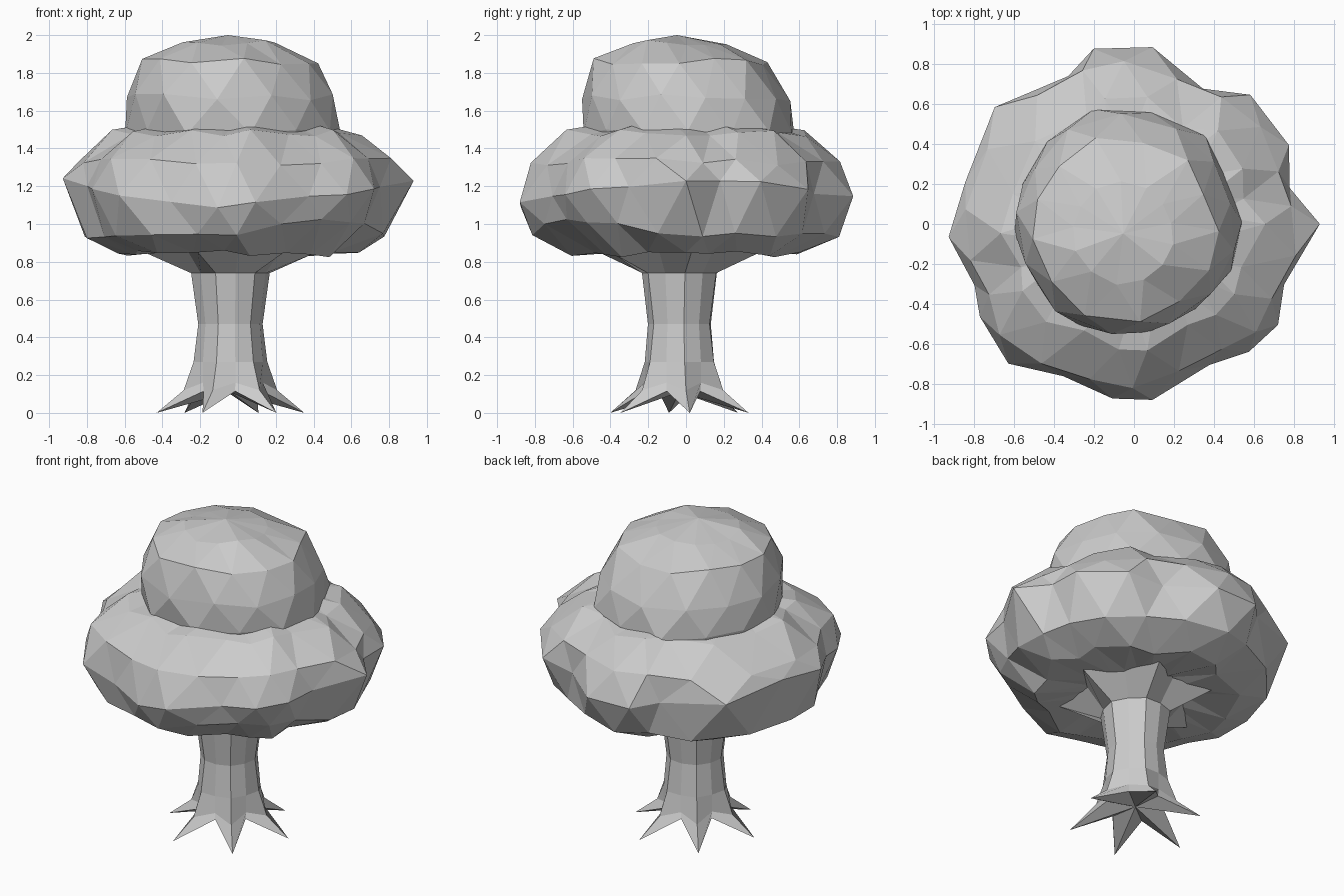
import bpy, bmesh, random
from math import cos, sin, radians

if "Cube" in bpy.data.objects:
    bpy.data.objects.remove(bpy.data.objects["Cube"])

random.seed(7)


def make_object(name, bm):
    bmesh.ops.recalc_face_normals(bm, faces=bm.faces[:])
    mesh = bpy.data.meshes.new(name)
    bm.to_mesh(mesh)
    bm.free()
    ob = bpy.data.objects.new(name, mesh)
    bpy.context.collection.objects.link(ob)
    return ob


def cap(bm, ring, co):
    hub = bm.verts.new(co)
    for i, v in enumerate(ring):
        bm.faces.new((v, ring[(i + 1) % len(ring)], hub))


def foliage(name, outline, rows, centre, lift=lambda k, a: 0, lean=(0, 0), jitter=0.02):
    """Triangulated lump: outline = (angle, radius), rows = (scale, z).
    Odd rows sit on the outline angles, even rows halfway between."""
    bm = bmesh.new()
    n = len(outline)
    loops = []
    for k, (scale, z) in enumerate(rows):
        ring = []
        cx, cy = (c + d * (z - 1.48) for c, d in zip(centre, lean))
        for i in range(n):
            a, r = outline[i]
            if k % 2 == 0:
                b, s = outline[(i + 1) % n]
                a, r = (a + b + (360 if b < a else 0)) / 2, (r + s) / 2
            a = radians(a)
            r *= scale
            if scale != 1:
                r *= 1 + random.uniform(-jitter, jitter)
            h = z + random.uniform(-jitter, jitter) + lift(k, a)
            ring.append(bm.verts.new((cx + r * cos(a), cy + r * sin(a), h)))
        loops.append(ring)
    for k in range(len(loops) - 1):
        lo, hi = loops[k], loops[k + 1]
        for i in range(n):
            j = (i + 1) % n
            if k % 2:        # upper row is shifted half a step forward
                bm.faces.new((lo[i], lo[j], hi[i]))
                bm.faces.new((lo[j], hi[j], hi[i]))
            else:            # lower row is shifted half a step forward
                bm.faces.new((lo[i], hi[j], hi[i]))
                bm.faces.new((lo[i], lo[j], hi[j]))
    cap(bm, loops[0], (*centre, rows[0][1]))
    cap(bm, loops[-1], (cx, cy, rows[-1][1] + 0.04))
    return make_object(name, bm)


# Trunk: 12-sided rings, even points follow the six roots, odd points the valleys
# each ring: (even radius, even z, odd radius, odd z)
RINGS = [(0.395, 0.0, 0.18, 0.115), (0.25, 0.12, 0.185, 0.16),
         (0.197, 0.27, 0.185, 0.27), (0.172, 0.47, 0.168, 0.47),
         (0.21, 0.74, 0.20, 0.74), (0.46, 0.85, 0.30, 0.875)]
bm = bmesh.new()
loops = []
for re, ze, ro, zo in RINGS:
    ring = []
    for i in range(12):
        r, z = (ro, zo) if i % 2 else (re, ze)
        a = radians(8 + 30 * i)
        ring.append(bm.verts.new((-0.04 + r * cos(a), -0.035 + r * sin(a), z)))
    loops.append(ring)
for lo, hi in zip(loops, loops[1:]):
    for i in range(12):
        j = (i + 1) % 12
        bm.faces.new((lo[i], lo[j], hi[j], hi[i]))
cap(bm, loops[0], (-0.04, -0.035, 0.11))
make_object("trunk", bm)

# Lower canopy: lobed shelf of leaves
SHELF = [(0, .93), (13, .80), (27, .87), (48, .87), (63, .76), (84, .89),
         (103, .90), (114, .81), (140, .91), (166, .87), (184, .93), (201, .855),
         (211, .90), (228, .94), (245, .84), (263, .88), (276, .885), (298, .80),
         (312, .86), (325, .88), (338, .81)]


def shelf_lift(k, a):
    if k == 2:      # underside is cut higher at the front right
        return .08 * max(0, cos(a - radians(312))) ** 4
    if k == 3:      # widest line sits higher at the sides
        return .11 * cos(a) ** 2 + .03 * sin(a)
    return 0


canopy = foliage("canopy", SHELF,
                 [(.30, .875), (.68, .84), (.915, .935), (1, 1.13), (.93, 1.33),
                  (.71, 1.48), (.45, 1.54)], (0, 0), shelf_lift)

# Crown: rounded, slightly boxy dome that leans a little
CROWN = [(0, .57), (25, .54), (48, .58), (78, .56), (107, .59), (135, .57), (160, .56),
         (185, .57), (215, .55), (245, .57), (280, .56), (308, .55), (335, .57)]
crown = foliage("crown", CROWN,
                [(.9, 1.3), (1, 1.48), (.975, 1.67), (.82, 1.86), (.45, 1.96)],
                (-.03, .01), lean=(-.05, -.12))

# Merge the crown into the shelf
bpy.context.view_layer.objects.active = canopy
mod = canopy.modifiers.new("merge", 'BOOLEAN')
mod.operation, mod.solver, mod.object = 'UNION', 'EXACT', crown
bpy.ops.object.modifier_apply(modifier=mod.name)
bpy.data.objects.remove(crown)
